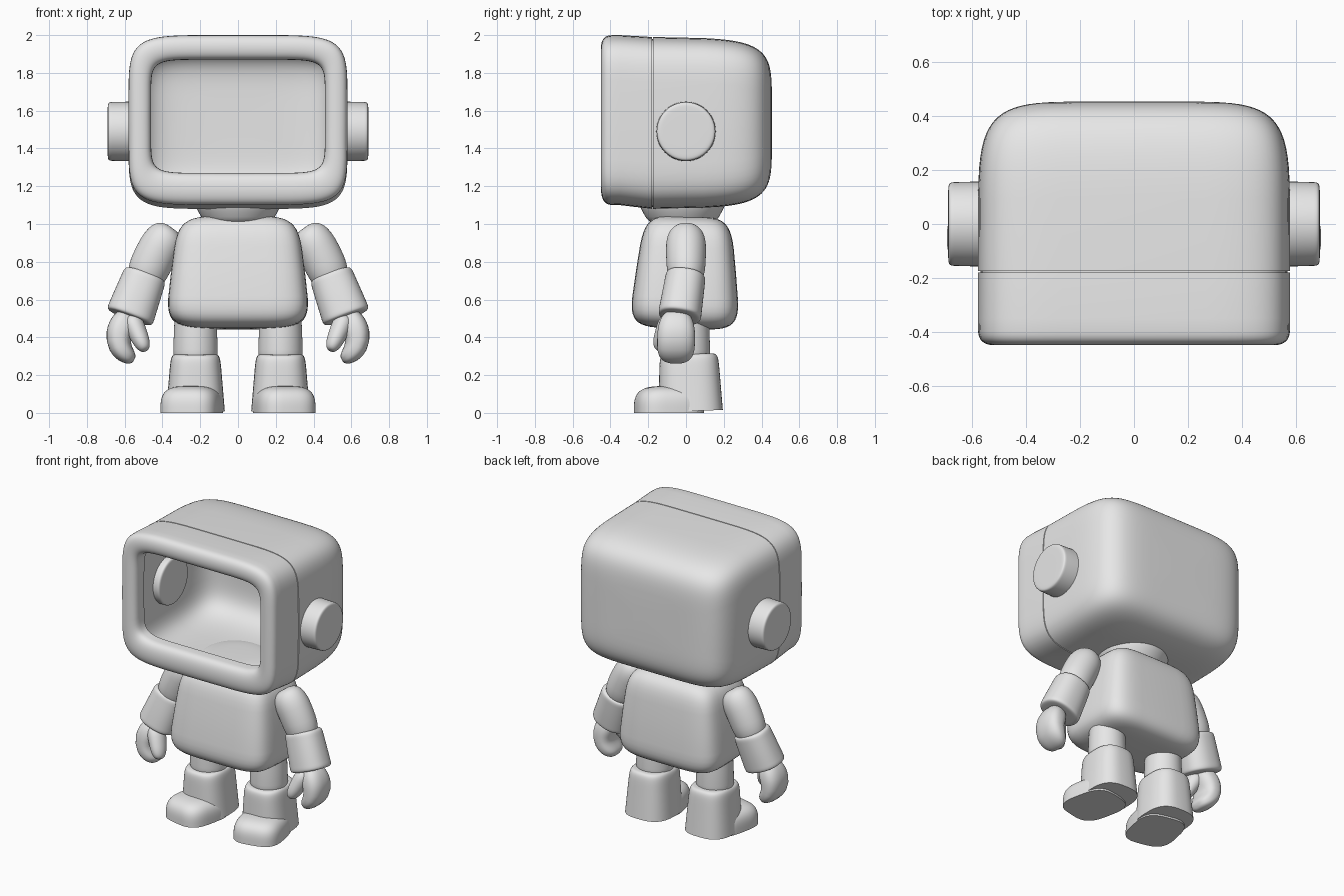
import bpy
import bmesh
import math
from mathutils import Matrix, Vector

old = bpy.data.objects.get("Cube")
if old:
    bpy.data.objects.remove(old, do_unlink=True)

COLOUR = (0.8, 0.8, 0.8, 1)
grey = bpy.data.materials.new("light grey plastic")
grey.use_nodes = True
grey.diffuse_color = COLOUR
grey.node_tree.nodes["Principled BSDF"].inputs["Base Color"].default_value = COLOUR

X, Y, Z = Matrix.Identity(3)


def mix(a, b, factor):
    return a + (b - a) * factor


def rounded(angle, power):
    """Point on a unit superellipse; a higher power is boxier."""
    c, s = math.cos(angle), math.sin(angle)
    return (math.copysign(abs(c) ** (2 / power), c),
            math.copysign(abs(s) ** (2 / power), s))


def ring(center, u, v, width, depth, power, count=48):
    """Superellipse outline around a centre."""
    outline = []
    for i in range(count):
        a, b = rounded(math.tau * i / count, power)
        outline.append(center + u * width * a + v * depth * b)
    return outline


def loft(name, rings):
    """Skin a closed surface through the rings, with a fan at both ends."""
    bm = bmesh.new()
    rows = [[bm.verts.new(point) for point in outline] for outline in rings]
    count = len(rows[0])
    for low, high in zip(rows, rows[1:]):
        for i in range(count):
            j = (i + 1) % count
            bm.faces.new((low[i], low[j], high[j], high[i]))
    for row in (rows[0], rows[-1]):
        middle = bm.verts.new(sum((v.co for v in row), Vector()) / count)
        for i in range(count):
            bm.faces.new((row[i], row[(i + 1) % count], middle))
    bmesh.ops.recalc_face_normals(bm, faces=bm.faces[:])
    mesh = bpy.data.meshes.new(name)
    bm.to_mesh(mesh)
    bm.free()
    mesh.materials.append(grey)
    obj = bpy.data.objects.new(name, mesh)
    bpy.context.collection.objects.link(obj)
    bpy.ops.object.select_all(action="DESELECT")
    obj.select_set(True)
    bpy.context.view_layer.objects.active = obj
    bpy.ops.object.shade_smooth_by_angle(angle=math.radians(35))
    return obj


def solid(name, start, end, start_size, end_size, edge, section=2,
          bend=(0, 0, 0), flat_start=False, steps=24):
    """Tapered, optionally bent, rounded solid; edge and section set boxiness."""
    start, end, bend = Vector(start), Vector(end), Vector(bend)
    limit = math.radians(89.9)
    first = 0 if flat_start else -limit
    rings = []
    for i in range(steps + 1):
        scale, along = rounded(mix(first, limit, i / steps), edge)
        s = along if flat_start else (along + 1) / 2
        center = mix(start, end, s) + bend * 4 * s * (1 - s)
        tangent = (end - start + bend * 4 * (1 - 2 * s)).normalized()
        u = Y.cross(tangent).normalized()
        width, depth = mix(Vector(start_size), Vector(end_size), s) * scale
        rings.append(ring(center, u, tangent.cross(u), width, depth, section))
    return loft(name, rings)


def pair(obj):
    """Name a left part and add its mirror image on the right."""
    part = obj.name
    obj.name = "left_" + part
    mesh = obj.data.copy()
    mesh.transform(Matrix.Scale(-1, 4, X))
    mesh.flip_normals()
    twin = bpy.data.objects.new("right_" + part, mesh)
    bpy.context.collection.objects.link(twin)


# Head: domed back, seam groove, rounded front frame and hollow inside
SEAM = -0.175
HEAD_WIDTH, HEAD_HEIGHT, BOXY = 0.58, 0.455, 6


def head_ring(y, width, height, z=1.535, power=BOXY):
    return ring(Vector((0, y, z)), X, Z, width, height, power, 64)


def dome(length, scale, steps=20):
    """Back of the head from the seam to the rear."""
    rings = []
    for i in range(steps + 1):
        k, s = rounded(math.radians(89.9) * i / steps, BOXY)
        height = HEAD_HEIGHT * scale * k * (1 - s * s / 16)
        rings.append(head_ring(SEAM + length * s, HEAD_WIDTH * scale * k, height))
    return rings


def front_frame(steps=20):
    """Lip rolling from the outer wall over to the screen opening."""
    rings = []
    for i in range(steps + 1):
        turn = math.pi * i / steps
        f = (1 - math.cos(turn)) / 2
        y = -0.35 - 0.1 * abs(math.sin(turn)) ** 0.4
        rings.append(head_ring(y, mix(HEAD_WIDTH, 0.46, f), mix(0.45, 0.3, f),
                               mix(1.55, 1.57, f), mix(BOXY, 8, f)))
    return rings


groove = [head_ring(SEAM - back, HEAD_WIDTH - cut, HEAD_HEIGHT - cut)
          for back, cut in ((0, 0.01), (0.006, 0.01), (0.006, 0))]
cavity = [head_ring(-0.33, HEAD_WIDTH * 0.91, HEAD_HEIGHT * 0.91)]
loft("head_shell", dome(0.63, 1)[::-1] + groove + front_frame() + cavity + dome(0.59, 0.91))

# Ear knobs run through the head wall
pair(solid("ear_knob", (0.48, 0, 1.49), (0.69, 0, 1.49), (0.16, 0.16), (0.155, 0.155), 16))

# Neck and torso
solid("neck", (0, -0.02, 0.99), (0, -0.02, 1.14), (0.17, 0.17), (0.25, 0.25), 4)
solid("torso", (0, -0.01, 0.445), (0, 0.01, 1.04), (0.39, 0.3), (0.32, 0.23), 5, 5)

# Arms
pair(solid("upper_arm", (0.35, 0, 0.98), (0.51, 0, 0.66), (0.11, 0.11), (0.11, 0.1), 3,
           bend=(0.01, 0, 0.01)))
pair(solid("forearm", (0.49, 0, 0.735), (0.575, -0.035, 0.505), (0.115, 0.105), (0.13, 0.115),
           12, 2.3))

# Hands: curled fingers and thumb
pair(solid("hand_fingers", (0.57, -0.05, 0.53), (0.55, -0.055, 0.28), (0.08, 0.1), (0.05, 0.1),
           3, 2.5, bend=(0.07, 0, -0.02)))
pair(solid("thumb", (0.57, -0.07, 0.51), (0.49, -0.14, 0.33), (0.06, 0.07), (0.04, 0.05), 3))

# Legs
pair(solid("thigh", (0.225, 0.01, 0.54), (0.225, 0.01, 0.27), (0.11, 0.11), (0.12, 0.12), 6))

# Boots: straight shaft and a toe turned outwards
pair(solid("boot_shaft", (0.225, 0.025, 0.01), (0.225, 0.015, 0.312), (0.155, 0.17), (0.13, 0.155),
           14, 2.8, flat_start=True))
toe = solid("boot_toe", (0, 0, 0), (0, 0, 0.142), (0.156, 0.18), (0.156, 0.18),
            3.5, 3.2, flat_start=True)
toe.data.transform(Matrix.Translation((0.245, -0.09, 0)) @ Matrix.Rotation(math.radians(12), 4, "Z"))
pair(toe)
